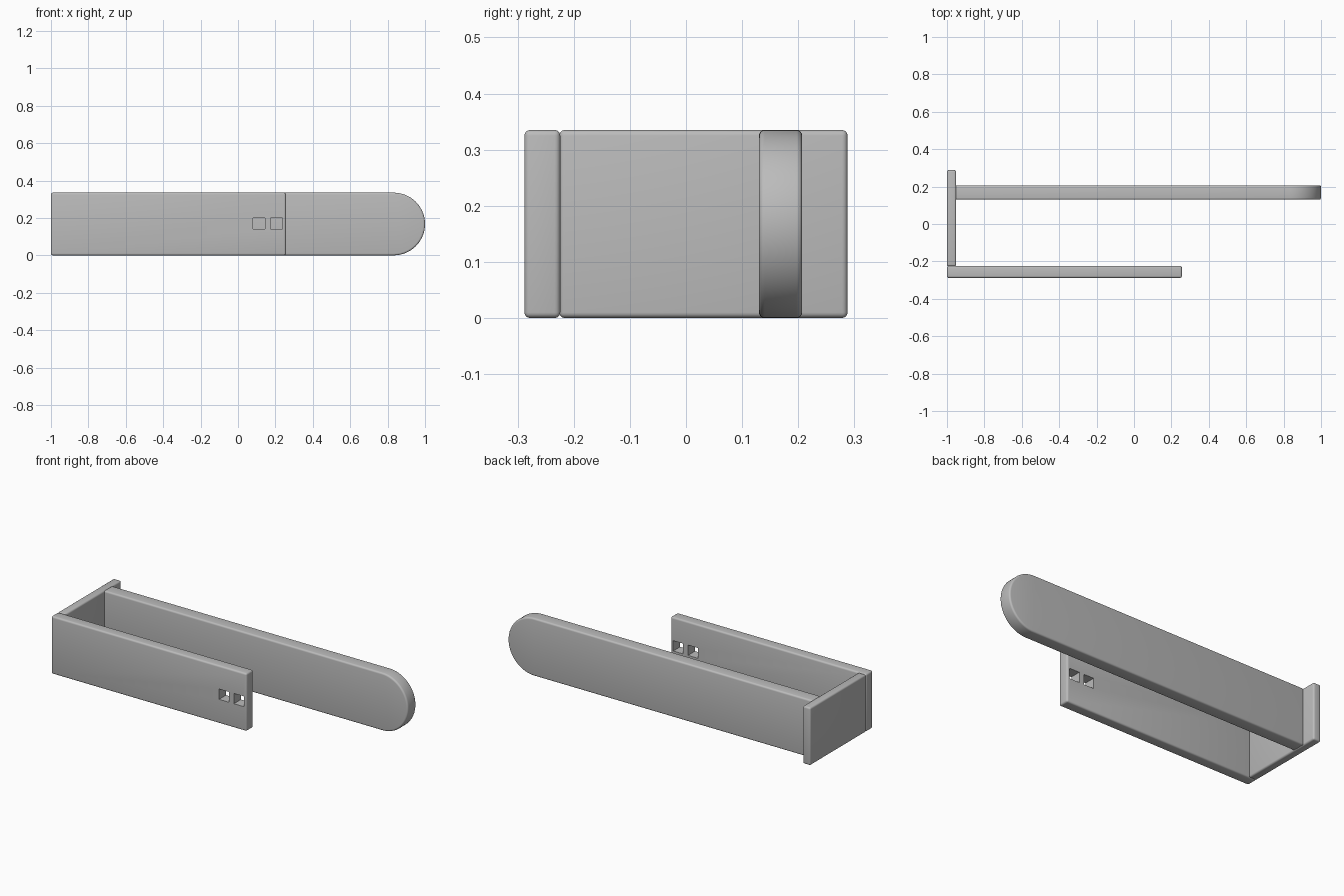
import bpy
import bmesh
from math import cos, sin, pi, radians

HEIGHT = 0.335
BEVEL = 0.01

if "Cube" in bpy.data.objects:
    bpy.data.objects.remove(bpy.data.objects["Cube"], do_unlink=True)

# Single plain grey
grey = bpy.data.materials.new("plain_grey")
grey.use_nodes = True
colour = (0.5, 0.5, 0.5, 1)
grey.diffuse_color = colour
grey.node_tree.nodes["Principled BSDF"].inputs["Base Color"].default_value = colour


def activate(obj):
    bpy.ops.object.select_all(action='DESELECT')
    obj.select_set(True)
    bpy.context.view_layer.objects.active = obj


def slab(name, outline, y0, y1):
    """Extrude an x-z outline from y0 to y1."""
    bm = bmesh.new()
    face = bm.faces.new([bm.verts.new((x, y0, z)) for x, z in outline])
    ext = bmesh.ops.extrude_face_region(bm, geom=[face])
    verts = [g for g in ext["geom"] if isinstance(g, bmesh.types.BMVert)]
    bmesh.ops.translate(bm, verts=verts, vec=(0, y1 - y0, 0))
    bmesh.ops.recalc_face_normals(bm, faces=bm.faces)
    mesh = bpy.data.meshes.new(name)
    bm.to_mesh(mesh)
    bm.free()
    mesh.materials.append(grey)
    obj = bpy.data.objects.new(name, mesh)
    bpy.context.collection.objects.link(obj)
    return obj


def rect(x0, x1, z0=0, z1=HEIGHT):
    return [(x0, z0), (x1, z0), (x1, z1), (x0, z1)]


def soften(obj):
    """Round the sharp edges and shade smoothly between them."""
    activate(obj)
    mod = obj.modifiers.new("rounded_edges", 'BEVEL')
    mod.width = BEVEL
    mod.segments = 4
    mod.limit_method = 'ANGLE'
    mod.angle_limit = radians(40)
    bpy.ops.object.modifier_apply(modifier=mod.name)
    bpy.ops.object.shade_smooth_by_angle(angle=radians(30))


# Short front plate with two square holes
front_plate = slab("front_plate", rect(-1, 0.256), -0.288, -0.224)
soften(front_plate)
for x in (0.08, 0.175):
    cutter = slab("hole_cutter", rect(x, x + 0.064, 0.14, 0.2), -0.4, -0.1)
    cutter.hide_render = True
    activate(front_plate)
    mod = front_plate.modifiers.new("hole", 'BOOLEAN')
    mod.operation = 'DIFFERENCE'
    mod.solver = 'EXACT'
    mod.object = cutter
    bpy.ops.object.modifier_apply(modifier=mod.name)
    bpy.data.objects.remove(cutter, do_unlink=True)
bpy.ops.object.shade_smooth_by_angle(angle=radians(30))

# End plate joining the two arms
soften(slab("end_plate", rect(-1, -0.951), -0.226, 0.288))

# Long back arm with a half-round tip
r = HEIGHT / 2
tip = [(1 - r + r * cos(a), r + r * sin(a))
       for a in (-pi / 2 + pi * i / 32 for i in range(33))]
soften(slab("back_arm", [(-0.955, HEIGHT), (-0.955, 0)] + tip, 0.13, 0.207))
